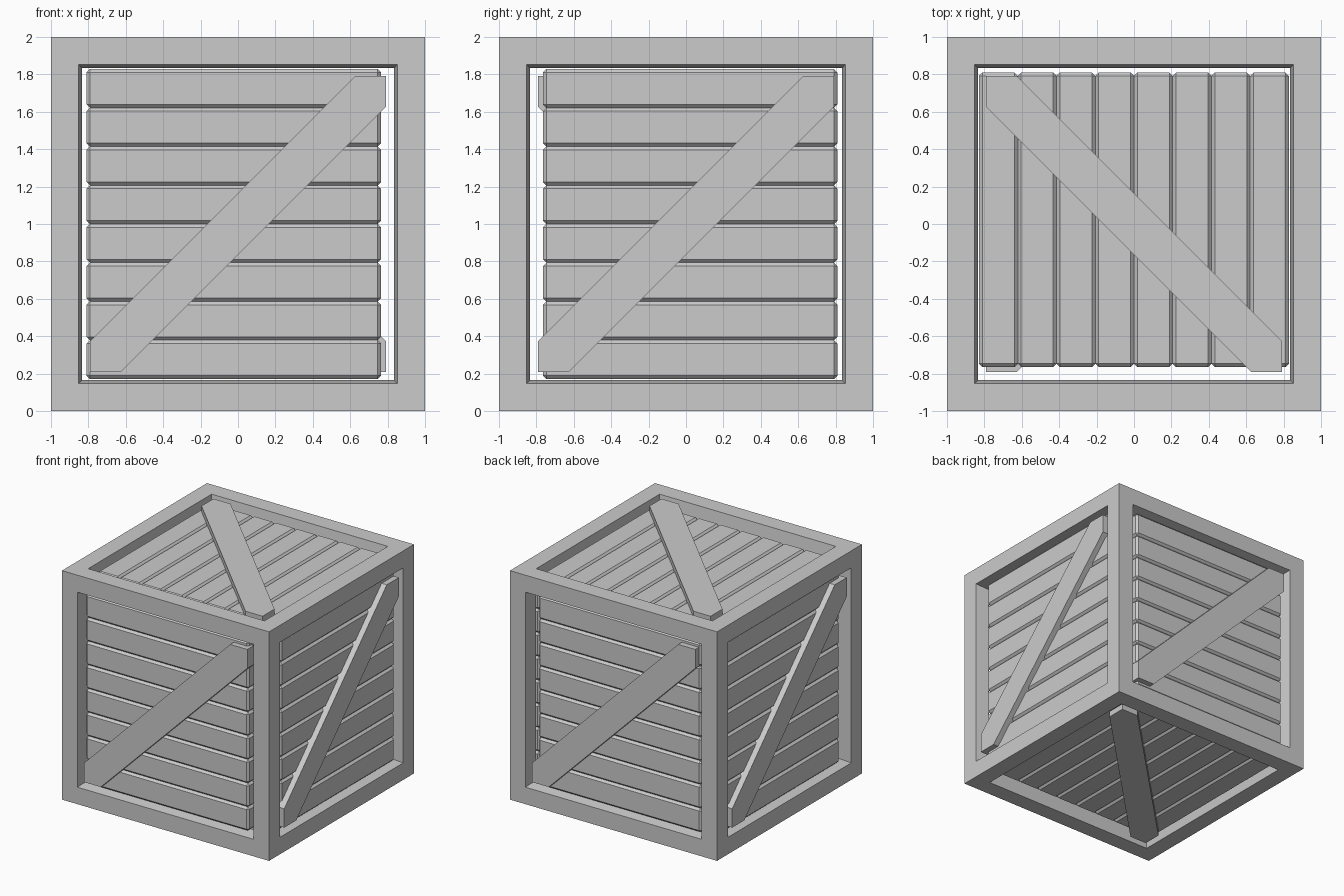
import bpy, bmesh
from mathutils import Matrix, Vector

if "Cube" in bpy.data.objects:
    bpy.data.objects.remove(bpy.data.objects["Cube"])

OPEN = 0.79        # half size of each opening
BRACE = 0.165      # brace offset from the diagonal
RECESS = 0.05      # planks sit this far behind the frame
PITCH = 0.207
COUNT = 8


def finish(name, bm, matrix=None):
    bmesh.ops.recalc_face_normals(bm, faces=bm.faces)
    mesh = bpy.data.meshes.new(name)
    bm.to_mesh(mesh)
    bm.free()
    obj = bpy.data.objects.new(name, mesh)
    obj.matrix_world = matrix or Matrix.Translation((0, 0, 1))
    bpy.context.collection.objects.link(obj)
    return obj


def side_matrix(u, v):
    # local x along the planks, local y up the side, local z outwards
    u, v = Vector(u), Vector(v)
    rot = Matrix((u, v, u.cross(v))).transposed().to_4x4()
    return Matrix.Translation((0, 0, 1)) @ rot


def frame():
    bm = bmesh.new()
    bmesh.ops.create_cube(bm, size=2)
    panels = list(bm.faces)
    bmesh.ops.inset_individual(bm, faces=panels, thickness=1 - OPEN)
    # slightly tapered sides of the openings
    bmesh.ops.inset_individual(bm, faces=panels, thickness=0.025, depth=-0.12)
    bmesh.ops.delete(bm, geom=panels, context='FACES_ONLY')
    finish("crate_frame", bm)


def brace(name, matrix):
    bm = bmesh.new()
    a, b = OPEN, OPEN - BRACE
    outline = [(-a, -a), (-b, -a), (a, b), (a, a), (b, a), (-a, -b)]
    face = bm.faces.new([bm.verts.new((x, y, 1)) for x, y in outline])
    ext = bmesh.ops.extrude_face_region(bm, geom=[face], use_keep_orig=True)
    verts = [g for g in ext["geom"] if isinstance(g, bmesh.types.BMVert)]
    bmesh.ops.translate(bm, verts=verts, vec=(0, 0, -0.09))
    finish(name, bm, matrix)


def planks(name, matrix, short_end):
    # one end stops just short of the frame, the other runs into it
    length, thick = 0.765 + 0.81, 0.1
    bm = bmesh.new()
    for i in range(COUNT):
        pos = (-short_end * 0.0225, (i - (COUNT - 1) / 2) * PITCH,
               1 - RECESS - thick / 2)
        bmesh.ops.create_cube(bm, size=1, matrix=Matrix.Translation(pos)
                              @ Matrix.Diagonal((length, PITCH, thick, 1)))
    bmesh.ops.bevel(bm, geom=list(bm.edges), offset=0.018, segments=1,
                    affect='EDGES')
    finish(name, bm, matrix)


sides = {
    "front": ((1, 0, 0), (0, 0, 1), 1),
    "right": ((0, 1, 0), (0, 0, 1), -1),
    "back": ((-1, 0, 0), (0, 0, 1), -1),
    "left": ((0, -1, 0), (0, 0, 1), 1),
    "top": ((0, 1, 0), (-1, 0, 0), -1),
    "bottom": ((0, 1, 0), (1, 0, 0), -1),
}

frame()
for side, (u, v, short_end) in sides.items():
    m = side_matrix(u, v)
    brace(side + "_brace", m)
    planks(side + "_planks", m, short_end)
